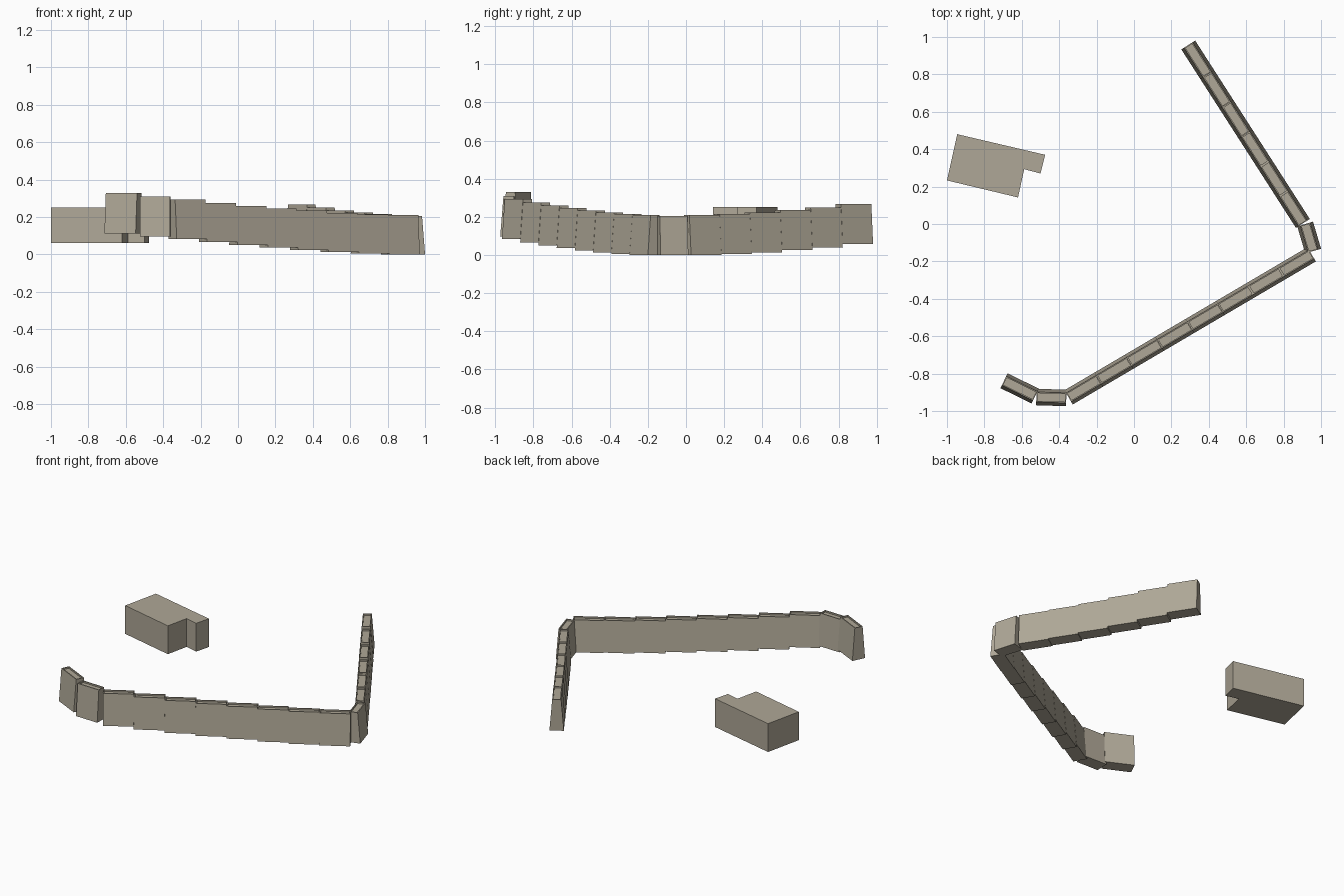
import bpy, bmesh
from mathutils import Vector

cube = bpy.data.objects.get("Cube")
if cube:
    bpy.data.objects.remove(cube, do_unlink=True)

stone = bpy.data.materials.new("warm grey stone")
stone.use_nodes = True
colour = (0.43, 0.39, 0.31, 1)
stone.diffuse_color = colour
stone.node_tree.nodes["Principled BSDF"].inputs["Base Color"].default_value = colour

WALL_HEIGHT = 0.21
BOTTOM_HALF, TOP_HALF = 0.044, 0.027


def add_object(name, bm):
    bmesh.ops.recalc_face_normals(bm, faces=bm.faces)
    mesh = bpy.data.meshes.new(name)
    bm.to_mesh(mesh)
    bm.free()
    mesh.materials.append(stone)
    obj = bpy.data.objects.new(name, mesh)
    bpy.context.collection.objects.link(obj)
    return obj


def wall_segment(name, start, end, base, height=WALL_HEIGHT):
    """Battered wall block with a shallow sunken walkway on top."""
    start, end = Vector(start), Vector(end)
    along = (end - start).normalized()
    side = Vector((-along.y, along.x))
    bm = bmesh.new()
    rings = []
    for half, z in ((BOTTOM_HALF, base), (TOP_HALF, base + height)):
        ring = []
        for point, sign in ((start, 1), (start, -1), (end, -1), (end, 1)):
            corner = point + side * half * sign
            ring.append(bm.verts.new((corner.x, corner.y, z)))
        rings.append(ring)
    low, high = rings
    bm.faces.new(low)
    top = bm.faces.new(high)
    for i in range(4):
        j = (i + 1) % 4
        bm.faces.new((low[i], low[j], high[j], high[i]))
    bmesh.ops.recalc_face_normals(bm, faces=bm.faces)
    bmesh.ops.inset_region(bm, faces=[top], thickness=0.009)
    floor = bmesh.ops.extrude_face_region(bm, geom=[top])["geom"]
    verts = [v for v in floor if isinstance(v, bmesh.types.BMVert)]
    bmesh.ops.translate(bm, verts=verts, vec=(0, 0, -0.01))
    if top.is_valid:
        bmesh.ops.delete(bm, geom=[top], context='FACES')
    add_object(name, bm)


def wall_run(name, start, end, bases):
    """Straight row of equal segments stepping up or down the slope."""
    start, end = Vector(start), Vector(end)
    count = len(bases)
    for i, base in enumerate(bases):
        wall_segment(f"{name}_{i + 1}", start.lerp(end, i / count),
                     start.lerp(end, (i + 1) / count), base)


# Long front wall and shorter side wall
wall_run("front_wall", (-0.35, -0.927), (0.95, -0.162),
         [0.083, 0.065, 0.049, 0.036, 0.024, 0.012, 0.004, 0])
wall_run("side_wall", (0.903, 0.003), (0.29, 0.957),
         [0.0, 0.005, 0.013, 0.025, 0.04, 0.057])

# Corner and bent end pieces
wall_segment("corner_wall", (0.915, 0.0), (0.958, -0.145), 0, 0.205)
wall_segment("end_wall_inner", (-0.362, -0.93), (-0.522, -0.925), 0.097, 0.213)
wall_segment("end_wall_outer", (-0.528, -0.92), (-0.695, -0.838), 0.112, 0.217)

# Plain building with a small side annex
bm = bmesh.new()
plan = [(-1, 0.233), (-0.62, 0.142), (-0.587, 0.293), (-0.5, 0.27),
        (-0.475, 0.37), (-0.945, 0.48)]
base = bm.faces.new([bm.verts.new((x, y, 0.062)) for x, y in plan])
raised = bmesh.ops.extrude_face_region(bm, geom=[base], use_keep_orig=True)["geom"]
bmesh.ops.translate(bm, vec=(0, 0, 0.19),
                    verts=[v for v in raised if isinstance(v, bmesh.types.BMVert)])
add_object("building", bm)
